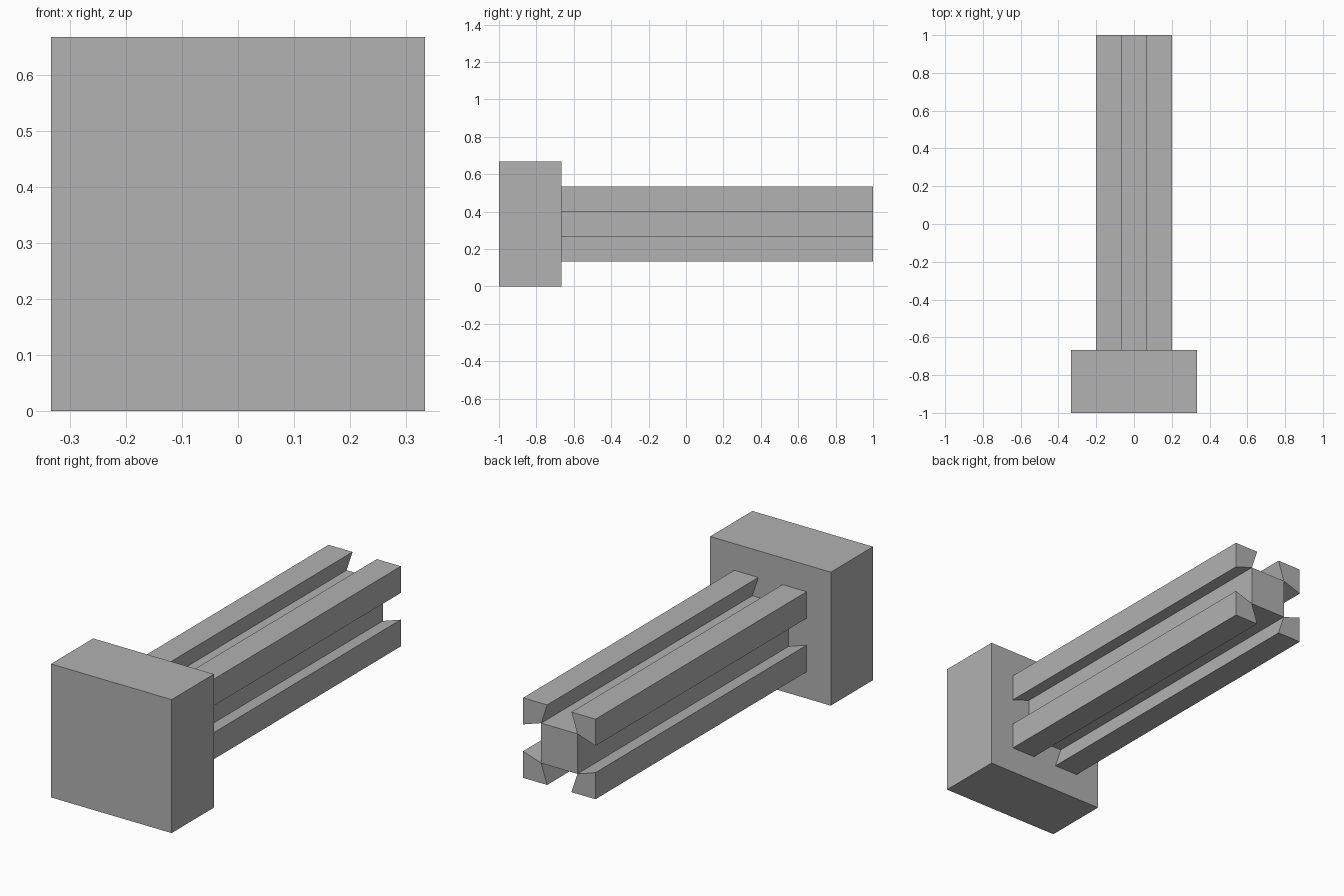
import bpy
import bmesh

cube = bpy.data.objects.get("Cube")
if cube:
    bpy.data.objects.remove(cube, do_unlink=True)

# Single grey material
GREY = (0.445, 0.445, 0.445, 1.0)
mat = bpy.data.materials.new("plain_grey")
mat.use_nodes = True
mat.diffuse_color = GREY
mat.node_tree.nodes["Principled BSDF"].inputs["Base Color"].default_value = GREY

HEAD = 1 / 3        # half width of the head, also its centre height and depth
FRONT, BACK = -1.0, 1.0
JOINT = FRONT + HEAD


def prism(name, profile, y0, y1):
    """Extrude an (x, z) profile along y, with z measured from the axis."""
    bm = bmesh.new()
    face = bm.faces.new([bm.verts.new((x, y0, z + HEAD)) for x, z in profile])
    grown = bmesh.ops.extrude_face_region(bm, geom=[face], use_keep_orig=True)
    moved = [v for v in grown["geom"] if isinstance(v, bmesh.types.BMVert)]
    bmesh.ops.translate(bm, verts=moved, vec=(0, y1 - y0, 0))
    bmesh.ops.recalc_face_normals(bm, faces=bm.faces)
    mesh = bpy.data.meshes.new(name)
    bm.to_mesh(mesh)
    bm.free()
    mesh.materials.append(mat)
    obj = bpy.data.objects.new(name, mesh)
    bpy.context.collection.objects.link(obj)
    return obj


def square(r):
    return [(-r, -r), (r, -r), (r, r), (-r, r)]


# Square head block at the front and the square core of the slotted bar
prism("head_block", square(HEAD), FRONT, JOINT)
prism("bar_core", square(0.1), JOINT, BACK)

# Four corner rails, each touching one edge of the core
rail = [(0.2, 0.2), (0.067, 0.2), (0.1, 0.1), (0.2, 0.067)]
for sx, side in ((1, "left"), (-1, "right")):
    for sz, level in ((1, "upper"), (-1, "lower")):
        prism(f"{level}_{side}_rail", [(sx * x, sz * z) for x, z in rail], JOINT, BACK)
